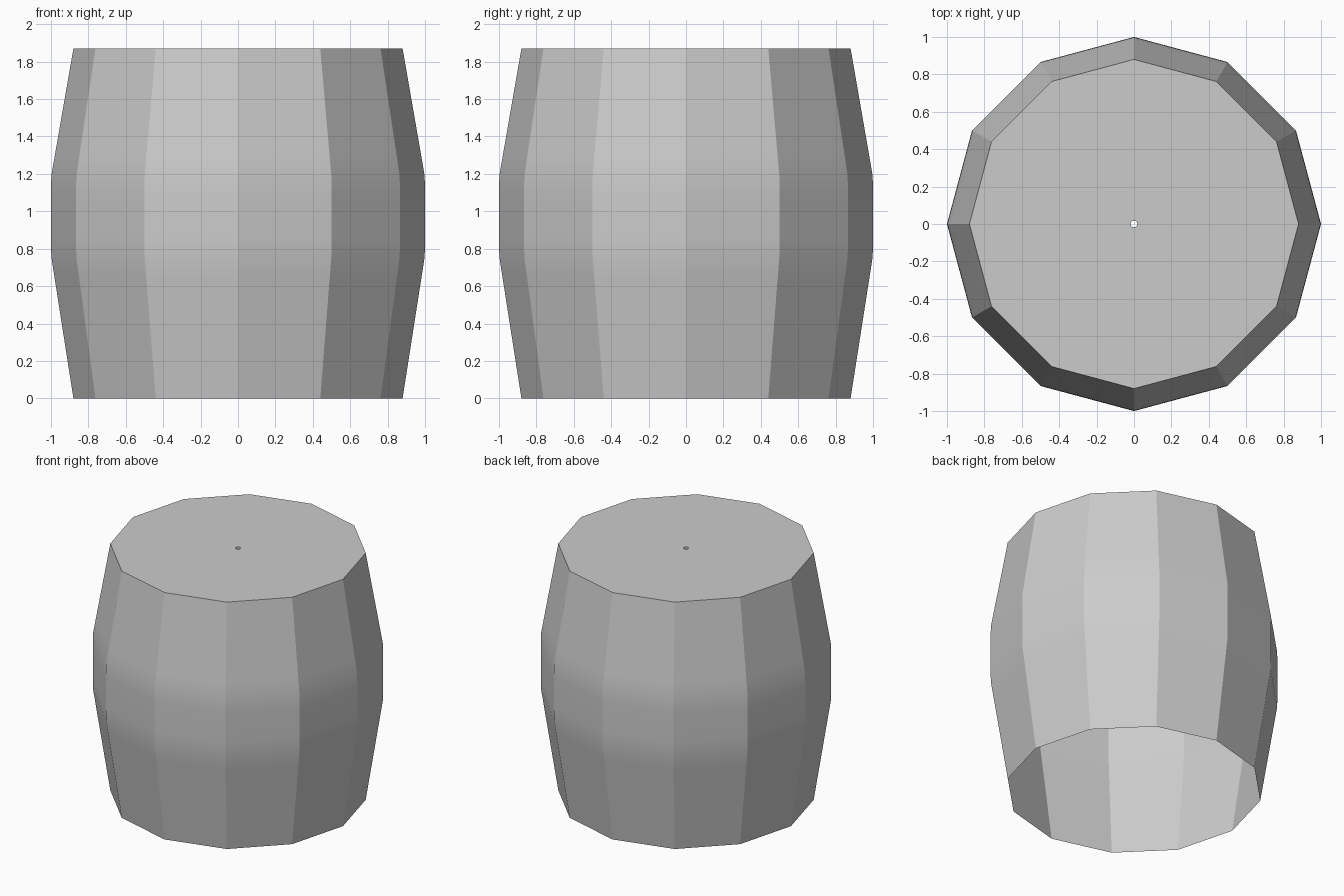
import bpy, bmesh
from math import cos, sin, pi, radians

if "Cube" in bpy.data.objects:
    bpy.data.objects.remove(bpy.data.objects["Cube"])

SIDES = 12
# radius, height: open bottom rim up the bulging wall, then in to the small top hole
PROFILE = [(0.88, 0.0), (0.98, 0.64), (0.998, 0.755), (1.0, 0.86), (1.0, 1.08),
           (0.998, 1.19), (0.98, 1.295), (0.88, 1.87), (0.018, 1.87)]


def lathe(name, profile, sides):
    bm = bmesh.new()
    rings = [[bm.verts.new((r * cos(2 * pi * i / sides), r * sin(2 * pi * i / sides), z))
              for i in range(sides)] for r, z in profile]
    for low, high in zip(rings, rings[1:]):
        for i in range(sides):
            j = (i + 1) % sides
            bm.faces.new((low[i], low[j], high[j], high[i]))
    mesh = bpy.data.meshes.new(name)
    bm.to_mesh(mesh)
    bm.free()
    obj = bpy.data.objects.new(name, mesh)
    bpy.context.collection.objects.link(obj)
    return obj


# barrel shell: flat staves, softly bent along their length
barrel = lathe("barrel_shell", PROFILE, SIDES)
bpy.context.view_layer.objects.active = barrel
barrel.select_set(True)
bpy.ops.object.shade_smooth_by_angle(angle=radians(20))
